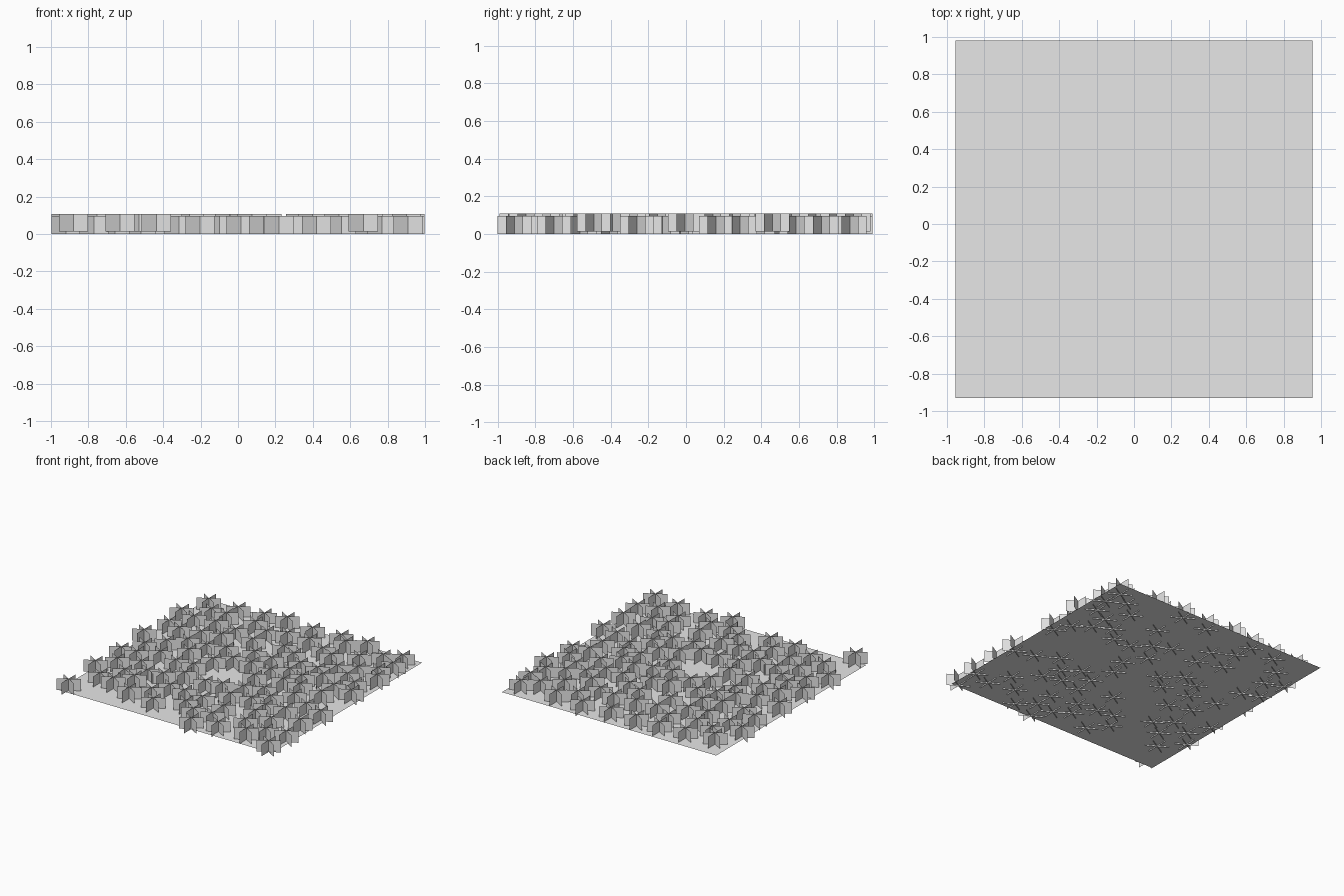
import bpy
import bmesh
import math
import random
from mathutils import Vector

cube = bpy.data.objects.get("Cube")
if cube:
    bpy.data.objects.remove(cube, do_unlink=True)

random.seed(12)

GROUND_Z = 0.01
BLADE_HALF = 0.09
BLADE_HEIGHT = 0.095

grey = bpy.data.materials.new("plain_grey")
grey.use_nodes = True
grey.diffuse_color = (0.8, 0.8, 0.8, 1)
grey.node_tree.nodes["Principled BSDF"].inputs["Base Color"].default_value = (0.8, 0.8, 0.8, 1)


def finish_mesh(bm, name):
    mesh = bpy.data.meshes.new(name)
    bm.to_mesh(mesh)
    bm.free()
    mesh.materials.append(grey)
    return mesh


def add_object(name, mesh, location):
    obj = bpy.data.objects.new(name, mesh)
    obj.location = location
    bpy.context.collection.objects.link(obj)
    return obj


# Ground: a single flat square
bm = bmesh.new()
bmesh.ops.create_grid(bm, x_segments=1, y_segments=1, size=0.955)
add_object("ground", finish_mesh(bm, "ground"), (0, 0.025, GROUND_Z))

# Grass tuft: three upright cards crossing at sixty degrees
bm = bmesh.new()
for degrees in (30, 90, 150):
    a = math.radians(degrees)
    side = Vector((math.cos(a), math.sin(a), 0)) * BLADE_HALF
    up = Vector((0, 0, BLADE_HEIGHT))
    corners = (-side, side, side + up, -side + up)
    bm.faces.new([bm.verts.new(c) for c in corners])
tuft_mesh = finish_mesh(bm, "grass_tuft")

# Tufts along the border
spots = [Vector(p) for p in (
    (-0.88, -0.9), (0.22, -0.91), (0.42, -0.85), (0.67, -0.85), (0.91, -0.91),
    (0.92, -0.7), (0.9, -0.49), (0.92, -0.26), (0.9, 0.16), (0.92, 0.46),
    (0.88, 0.72), (0.86, 0.87), (0.53, 0.89), (0.29, 0.9), (0.05, 0.88),
    (-0.19, 0.9), (-0.38, 0.88), (-0.6, 0.86), (-0.84, 0.83),
    (-0.92, 0.6), (-0.88, 0.38), (-0.92, 0.12), (-0.9, -0.2), (-0.92, -0.5),
)]

# Scattered tufts inside, evenly spaced around a small clearing
clearing = Vector((-0.07, -0.08))
for _ in range(6000):
    p = Vector((random.uniform(-0.88, 0.88), random.uniform(-0.84, 0.86)))
    bare_front = p.y < -0.8 and p.x < 0.2
    if bare_front or (p - clearing).length < 0.17:
        continue
    if all((p - q).length > 0.14 for q in spots):
        spots.append(p)

# Some tufts stand on the ground, the rest are sunk through it
for i, p in enumerate(spots):
    z = 0.013 if i % 3 == 0 else 0.0
    add_object(f"grass_tuft_{i + 1}", tuft_mesh, (p.x, p.y, z))
